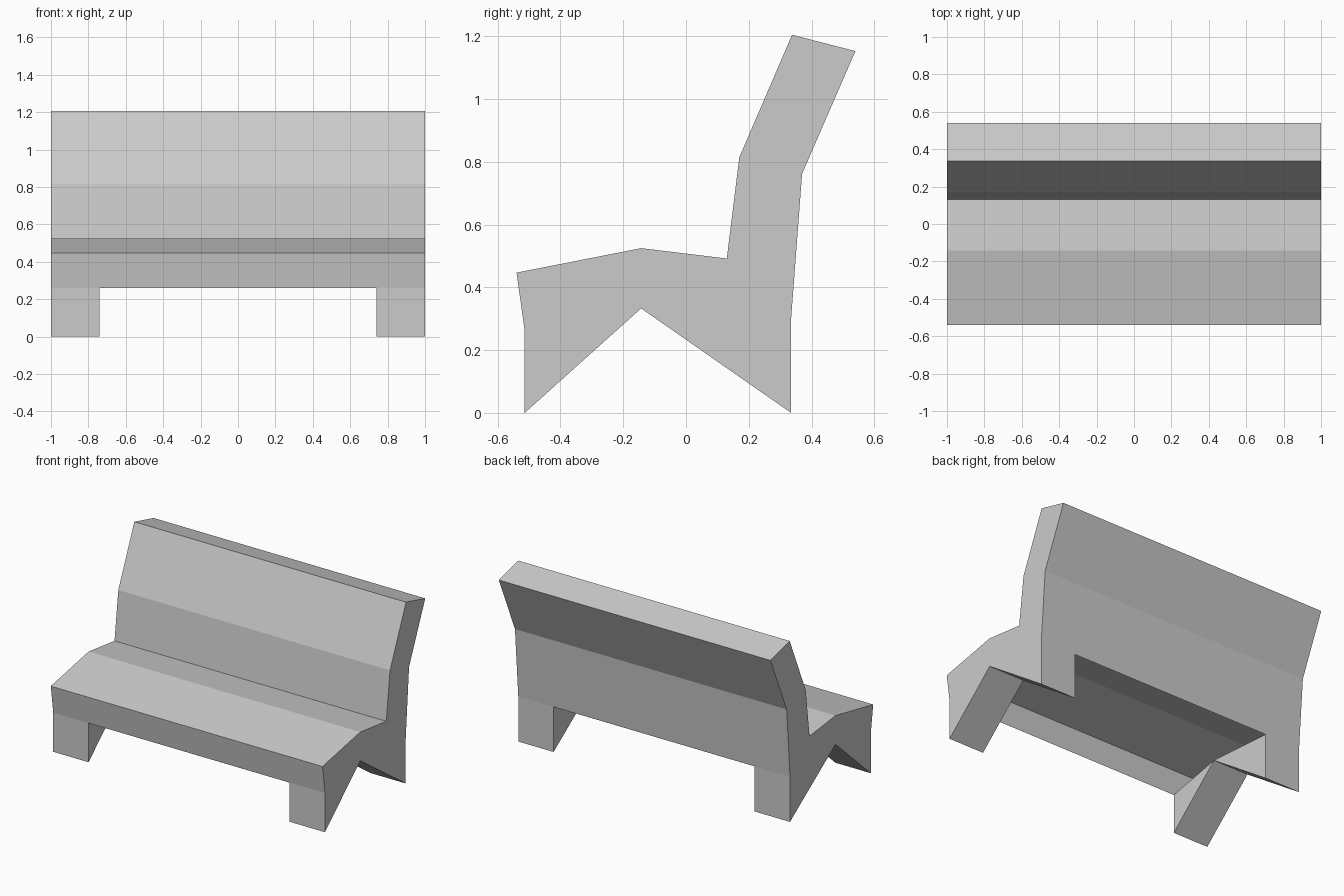
import bpy, bmesh

old = bpy.data.objects.get("Cube")
if old:
    bpy.data.objects.remove(old, do_unlink=True)

# Single stone grey
grey = bpy.data.materials.new("stone_grey")
grey.use_nodes = True
colour = (0.6, 0.6, 0.6, 1)
grey.diffuse_color = colour
grey.node_tree.nodes["Principled BSDF"].inputs["Base Color"].default_value = colour

# Side profile (y, z), clockwise from the front foot
profile = [
    (-0.514, 0), (-0.514, 0.26), (-0.54, 0.447), (-0.143, 0.525),   # front foot, apron, seat
    (0.13, 0.492), (0.17, 0.815), (0.338, 1.205), (0.54, 1.153),    # seat rear, backrest, top
    (0.37, 0.762), (0.335, 0.3), (0.335, 0), (-0.143, 0.333),       # back, rear foot, leg notch
]
FRONT_FOOT, FRONT_KINK, REAR_KINK, REAR_FOOT, NOTCH = 0, 1, 9, 10, 11
stations = [-1, -0.74, 0.74, 1]

bm = bmesh.new()
rings = [[bm.verts.new((x, y, z)) for y, z in profile] for x in stations]

# Outer skin: the seat shell spans the full width, the feet only the end bays
count = len(profile)
for bay in range(len(stations) - 1):
    a, b = rings[bay], rings[bay + 1]
    for i in range(count):
        j = (i + 1) % count
        is_foot = {i, j} & {FRONT_FOOT, REAR_FOOT, NOTCH}
        if bay == 1 and is_foot:
            continue
        bm.faces.new((a[i], a[j], b[j], b[i]))

# End panels
bm.faces.new(rings[0])
bm.faces.new(rings[-1])

# Inner sides of the feet; the underside between them is open
for ring in rings[1:3]:
    bm.faces.new((ring[FRONT_FOOT], ring[FRONT_KINK], ring[NOTCH]))
    bm.faces.new((ring[REAR_FOOT], ring[REAR_KINK], ring[NOTCH]))

bmesh.ops.recalc_face_normals(bm, faces=bm.faces[:])
mesh = bpy.data.meshes.new("bench")
bm.to_mesh(mesh)
bm.free()
mesh.materials.append(grey)
bench = bpy.data.objects.new("bench", mesh)
bpy.context.collection.objects.link(bench)
